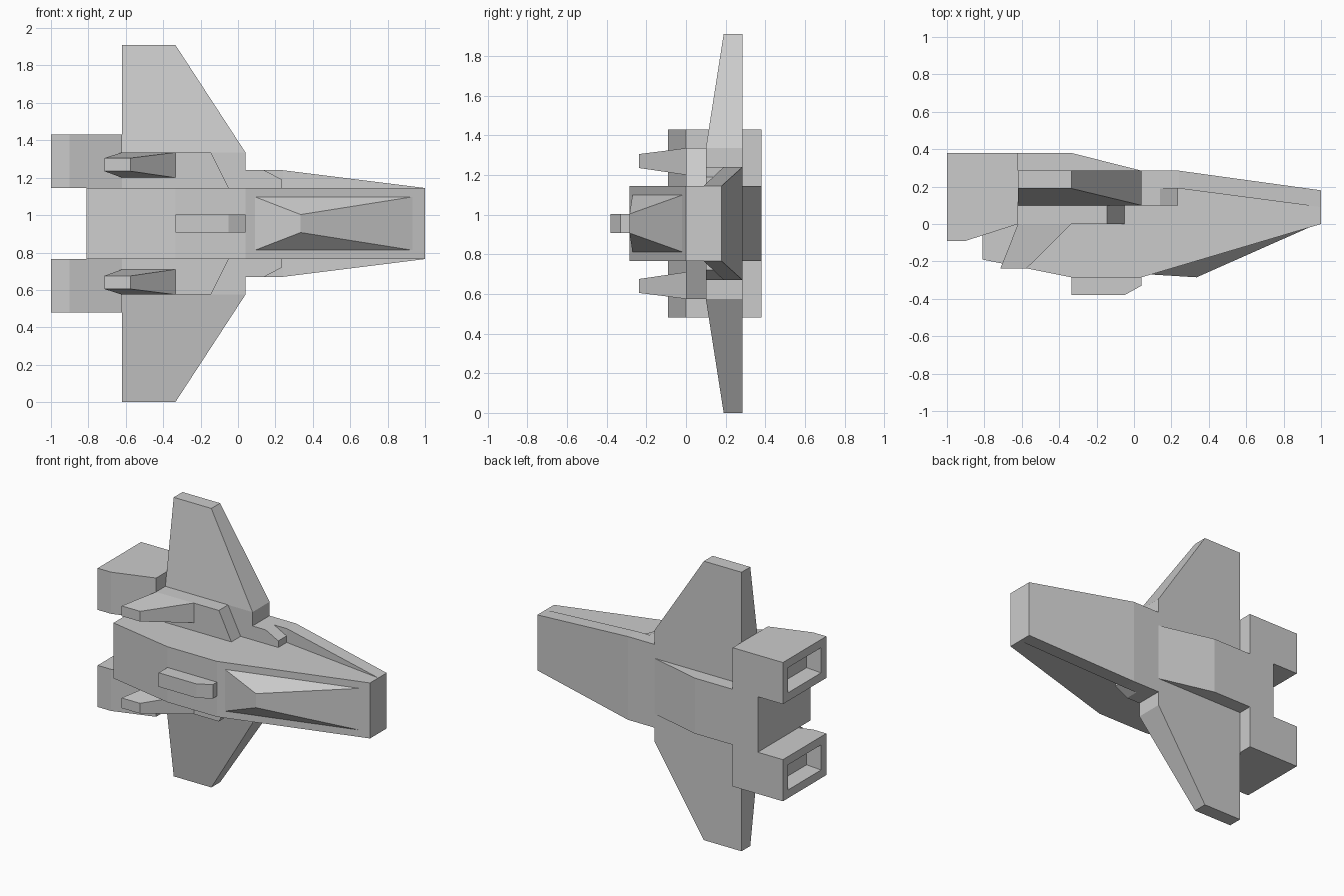
import bpy, bmesh

if "Cube" in bpy.data.objects:
    bpy.data.objects.remove(bpy.data.objects["Cube"])

MID = 0.955  # height of the symmetry plane; all z values below are measured from it


def loft(name, rings, mirror=False, edit=None):
    """Skin a list of equal-length point rings and cap both ends."""
    bm = bmesh.new()
    vs = [[bm.verts.new(p) for p in r] for r in rings]
    n = len(rings[0])
    for a, b in zip(vs, vs[1:]):
        for i in range(n):
            j = (i + 1) % n
            bm.faces.new((a[i], a[j], b[j], b[i]))
    bm.faces.new(vs[0])
    bm.faces.new(vs[-1])
    bmesh.ops.remove_doubles(bm, verts=bm.verts, dist=1e-4)
    bmesh.ops.recalc_face_normals(bm, faces=bm.faces)
    if edit:
        edit(bm)
    me = bpy.data.meshes.new(name)
    bm.to_mesh(me)
    bm.free()
    ob = bpy.data.objects.new(name, me)
    ob.location.z = MID
    bpy.context.collection.objects.link(ob)
    if mirror:
        m = ob.modifiers.new("Mirror", 'MIRROR')
        m.use_axis = (False, False, True)
        m.use_mirror_merge = False
    return ob


def at_z(profile, z):
    return [(x, y, z) for x, y in profile]


def at_x(profile, x):
    return [(x, y, z) for y, z in profile]


def rect(x0, x1, y0, y1):
    return [(x0, y0), (x1, y0), (x1, y1), (x0, y1)]


def prism(name, profile, z0, z1, **kw):
    return loft(name, [at_z(profile, z0), at_z(profile, z1)], **kw)


# Fuselage: side profile extruded across its width
prism("fuselage", [(-.81, -.19), (-.335, -.285), (.04, -.285), (1, 0), (1, .18),
                   (.24, .285), (.04, .285), (-.335, .38), (-.81, .38)], -.19, .19)

# Dorsal block with chamfered front
prism("dorsal_block", [(-.335, -.38), (-.05, -.38), (.04, -.33), (.04, -.28),
                       (-.335, -.28)], -.048, .048)

# Canopy: faceted wedge on the sloping deck
loft("canopy", [
    [(.09, -.27, -.143), (.935, -.019, -.143), (.935, -.019, .143), (.09, -.27, .143)],
    [(.335, -.285, -.048), (.335, -.285, -.048), (.335, -.285, .048), (.335, -.285, .048)]])

# Wings: straight root block, then swept and thinned to the tip
root = rect(-.62, .04, .10, .285)
loft("wing", [at_z(root, .18), at_z(root, .38),
              at_z(rect(-.62, -.335, .19, .285), .955)], mirror=True)

# Shoulder blocks on the wing roots, with a swept front
loft("shoulder", [at_z(rect(-.64, -.05, 0, .10), .19),
                  at_z(rect(-.64, -.145, 0, .10), .38)], mirror=True)


# Raked fins on the shoulders
def at_y(x0, x1, z0, z1, y):
    return [(x0, y, z0), (x1, y, z0), (x1, y, z1), (x0, y, z1)]


loft("fin", [at_y(-.62, -.335, .245, .38, 0),
             at_y(-.715, -.575, .28, .35, -.238)], mirror=True)

# Chines tapering along the nose
rear = [(.19, .12), (.19, .285), (.285, .285), (.285, .12)]
front = [(.09, .12), (.09, .19), (.18, .19), (.18, .12)]
loft("chine", [at_x(rear, .04), at_x(rear, .24), at_x(front, 1)], mirror=True)

# Small angled blocks above the chines
plan = [(.04, .18), (.235, .18), (.235, .235), (.14, .285), (.04, .285)]
loft("chine_block", [[(x, y, z) for x, z in plan] for y in (.10, .19)], mirror=True)


# Engines with a recessed nozzle in the rear face
def nozzle(bm):
    face = min(bm.faces, key=lambda f: f.calc_center_median().x)
    bmesh.ops.inset_region(bm, faces=[face], thickness=.08)
    bmesh.ops.inset_region(bm, faces=[face], thickness=.02, depth=-.1)


prism("engine", [(-1, -.09), (-.9, -.09), (-.62, 0), (-.62, .38), (-1, .38)],
      .19, .475, mirror=True, edit=nozzle)
